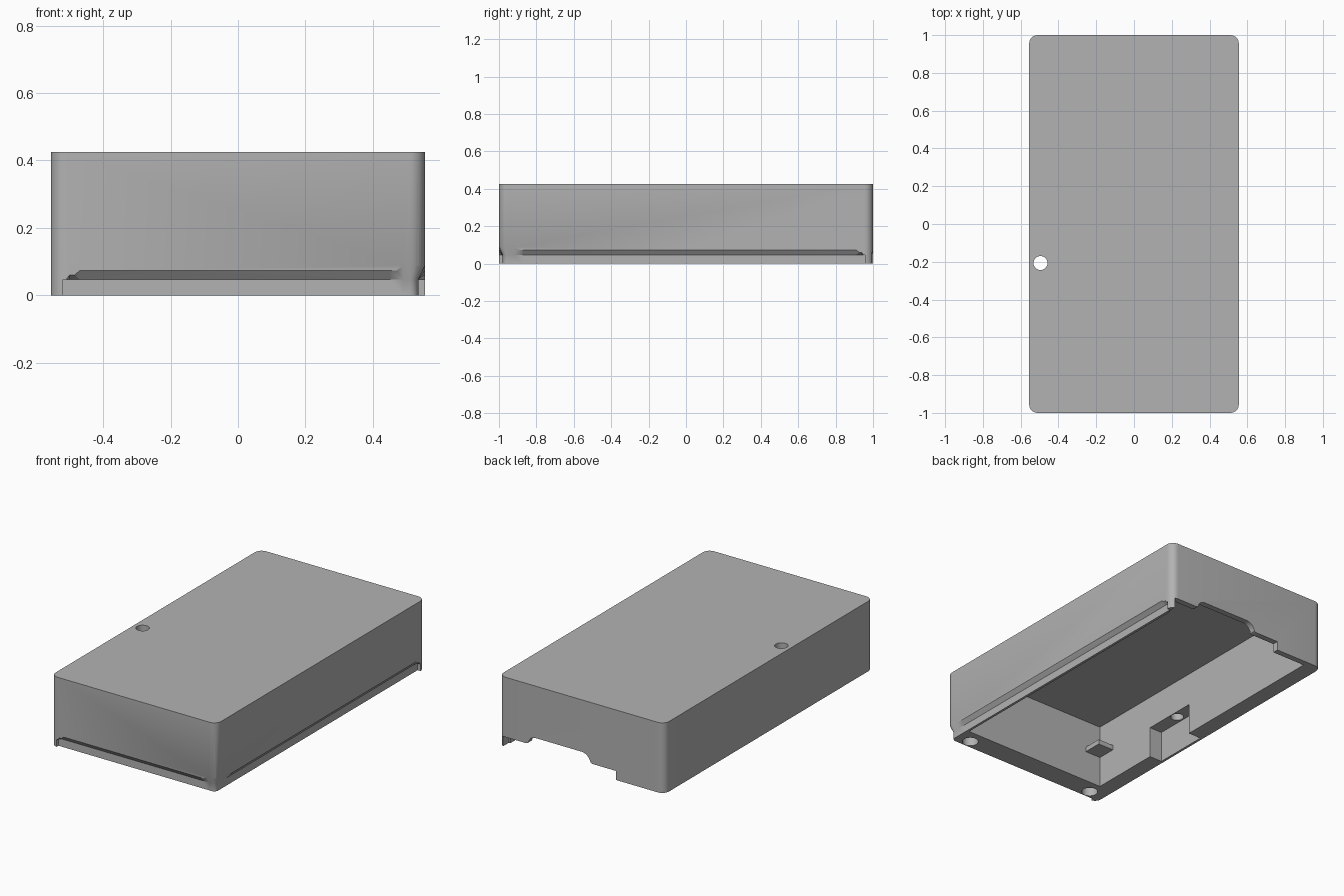
import bpy, bmesh, math
from mathutils import Vector

cube = bpy.data.objects.get("Cube")
if cube:
    bpy.data.objects.remove(cube)

HX, HY, H, R = 0.555, 1.0, 0.425, 0.045

grey = bpy.data.materials.new("plain_grey")
grey.use_nodes = True
grey.diffuse_color = (0.45, 0.45, 0.45, 1)
grey.node_tree.nodes["Principled BSDF"].inputs["Base Color"].default_value = (0.45, 0.45, 0.45, 1)


def make(name, bm):
    bmesh.ops.recalc_face_normals(bm, faces=bm.faces)
    mesh = bpy.data.meshes.new(name)
    bm.to_mesh(mesh)
    bm.free()
    obj = bpy.data.objects.new(name, mesh)
    bpy.context.collection.objects.link(obj)
    mesh.materials.append(grey)
    return obj


def prism(name, outline, depth):
    """Extrude a closed 3D outline along a vector."""
    bm = bmesh.new()
    face = bm.faces.new([bm.verts.new(p) for p in outline])
    ext = bmesh.ops.extrude_face_region(bm, geom=[face])
    bmesh.ops.translate(bm, vec=depth, verts=[v for v in ext["geom"] if isinstance(v, bmesh.types.BMVert)])
    return make(name, bm)


def box(name, x, y, z):
    pts = [(x[0], y[0], z[0]), (x[1], y[0], z[0]), (x[1], y[1], z[0]), (x[0], y[1], z[0])]
    return prism(name, pts, (0, 0, z[1] - z[0]))


def cylinder(name, x, y, r, z):
    pts = [(x + r * math.cos(a), y + r * math.sin(a), z[0])
           for a in (math.tau * i / 32 for i in range(32))]
    return prism(name, pts, (0, 0, z[1] - z[0]))


def arc(cx, cy, r, start, end, n=8):
    for i in range(n + 1):
        a = math.radians(start + (end - start) * i / n)
        yield cx + r * math.cos(a), cy + r * math.sin(a)


def groove(name):
    """Step with a sloped top, running along the front and round to the left side."""
    depth, low, mid, high = 0.02, 0.047, 0.073, 0.088
    cx, cy = HX - R, -HY + R
    path = [((x, -HY), (0, -1), t) for x, t in
            ((-0.52, low), (-0.50, 0.06), (-0.47, mid), (0.45, mid), (0.49, high))]
    for i in range(9):
        a = math.radians(-90 + 90 * i / 8)
        n = (math.cos(a), math.sin(a))
        path.append(((cx + R * n[0], cy + R * n[1]), n, high))
    path += [((HX, y), (1, 0), t) for y, t in
             ((-0.92, high), (-0.87, mid), (0.91, mid), (0.94, 0.06), (0.957, low))]
    bm = bmesh.new()
    rows = []
    for p, n, top in path:
        p, n = Vector(p), Vector(n)
        inner, outer = p - n * depth, p + n * depth
        peak = low + (top - low) * 2
        rows.append([bm.verts.new((*q, z)) for q, z in
                     ((inner, -0.02), (inner, low), (outer, peak), (outer, -0.02))])
    for a, b in zip(rows, rows[1:]):
        for i in range(4):
            j = (i + 1) % 4
            bm.faces.new((a[i], a[j], b[j], b[i]))
    bm.faces.new(rows[0])
    bm.faces.new(rows[-1])
    bmesh.ops.triangulate(bm, faces=bm.faces)
    return make(name, bm)


# Outer shell: rounded rectangle
corners = ((HX - R, HY - R, 0), (R - HX, HY - R, 90), (R - HX, R - HY, 180), (HX - R, R - HY, 270))
shell_outline = [(x, y, 0) for cx, cy, a in corners for x, y in arc(cx, cy, R, a, a + 90)]
case = prism("case_shell", shell_outline, (0, 0, H))

# Opening in the back wall, with two rounded shoulders
back = [(-0.23, -0.05), (-0.23, 0.055), (-0.07, 0.055)]
back += list(arc(0.0, 0.05, 0.06, 170, 90, 5))
back += list(arc(0.31, 0.06, 0.05, 90, 10, 5))
back += [(0.37, 0.062), (0.53, 0.062), (0.53, -0.05)]

cutters = [
    box("cavity", (-0.455, 0.52), (-0.845, 0.964), (-0.1, 0.39)),
    box("side_pocket", (-0.54, -0.44), (-0.4, -0.055), (-0.1, 0.19)),
    cylinder("top_hole", -0.495, -0.207, 0.037, (0.1, 0.6)),
    cylinder("screw_hole_left", 0.44, -0.93, 0.046, (-0.1, 0.25)),
    cylinder("screw_hole_right", -0.45, -0.93, 0.046, (-0.1, 0.25)),
    prism("back_opening", [(x, 0.94, z) for x, z in back], (0, 0.2, 0)),
    groove("edge_groove"),
]

# Cut everything out of the shell
bpy.context.view_layer.objects.active = case
for cutter in cutters:
    cutter.hide_render = True
    mod = case.modifiers.new(cutter.name, "BOOLEAN")
    mod.operation, mod.solver, mod.object = "DIFFERENCE", "EXACT", cutter
    bpy.ops.object.modifier_apply(modifier=mod.name)
    bpy.data.objects.remove(cutter)

# Small ledge in the inner front corner
ledge = box("corner_ledge", (-0.46, -0.35), (-0.85, -0.73), (0.19, 0.22))

bpy.ops.object.select_all(action="DESELECT")
case.select_set(True)
bpy.ops.object.shade_smooth_by_angle(angle=math.radians(30))
